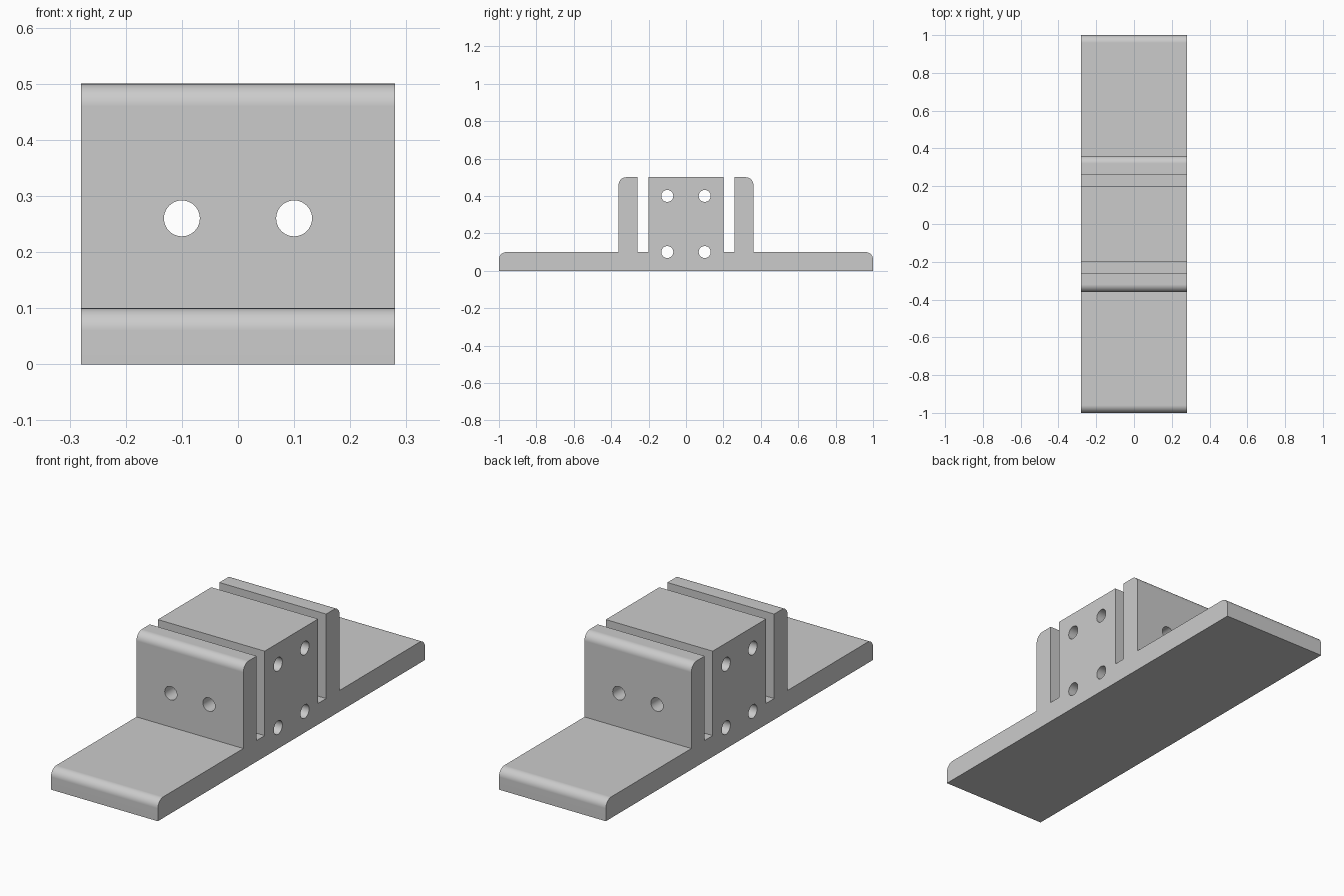
import bpy
import bmesh
from math import sin, cos, pi, radians
from mathutils import Matrix

cube = bpy.data.objects.get("Cube")
if cube:
    bpy.data.objects.remove(cube, do_unlink=True)

HALF_WIDTH = 0.28
FILLET = 0.04
HOLE_RADIUS = 0.032

grey = bpy.data.materials.new("plain_grey")
grey.use_nodes = True
colour = (0.6, 0.6, 0.6, 1)
grey.diffuse_color = colour
grey.node_tree.nodes["Principled BSDF"].inputs["Base Color"].default_value = colour


def make_object(name, bm):
    bmesh.ops.recalc_face_normals(bm, faces=bm.faces)
    mesh = bpy.data.meshes.new(name)
    bm.to_mesh(mesh)
    bm.free()
    mesh.materials.append(grey)
    obj = bpy.data.objects.new(name, mesh)
    bpy.context.collection.objects.link(obj)
    return obj


def rounded_corner(y, z, steps=10):
    """Quarter arc from the top edge down to the outer side."""
    angles = [pi / 2 * i / steps for i in range(steps + 1)]
    return [(y - FILLET + FILLET * sin(a), z - FILLET + FILLET * cos(a)) for a in angles]


# Side profile: centre block, slot, clamp wall and base flange, then mirrored
half = [(0.2, 0.5), (0.2, 0.1), (0.26, 0.1), (0.26, 0.5)]
half += rounded_corner(0.36, 0.5) + [(0.36, 0.1)]
half += rounded_corner(1.0, 0.1) + [(1.0, 0)]
profile = half + [(-y, z) for y, z in reversed(half)]

bm = bmesh.new()
face = bm.faces.new([bm.verts.new((-HALF_WIDTH, y, z)) for y, z in profile])
extruded = bmesh.ops.extrude_face_region(bm, geom=[face])["geom"]
moved = [g for g in extruded if isinstance(g, bmesh.types.BMVert)]
bmesh.ops.translate(bm, verts=moved, vec=(2 * HALF_WIDTH, 0, 0))
body = make_object("mounting_block", bm)

# Drilled holes: two run front to back, four run side to side
bm = bmesh.new()


def add_drill(location, axis):
    matrix = Matrix.Translation(location) @ Matrix.Rotation(radians(90), 4, axis)
    bmesh.ops.create_cone(bm, cap_ends=True, segments=40, radius1=HOLE_RADIUS,
                          radius2=HOLE_RADIUS, depth=1, matrix=matrix)


for side in (-0.1, 0.1):
    add_drill((side, 0, 0.26), 'X')
    for height in (0.1, 0.4):
        add_drill((0, side, height), 'Y')
drills = make_object("hole_cutters", bm)
drills.hide_render = True

bpy.ops.object.select_all(action='DESELECT')
body.select_set(True)
bpy.context.view_layer.objects.active = body
cut = body.modifiers.new("holes", 'BOOLEAN')
cut.operation = 'DIFFERENCE'
cut.solver = 'EXACT'
cut.object = drills
bpy.ops.object.modifier_apply(modifier=cut.name)
bpy.data.objects.remove(drills, do_unlink=True)

# Smooth fillets and holes, crisp flat faces
bpy.ops.object.shade_smooth_by_angle(angle=radians(30))
weighted = body.modifiers.new("flat_faces", 'WEIGHTED_NORMAL')
weighted.keep_sharp = True
